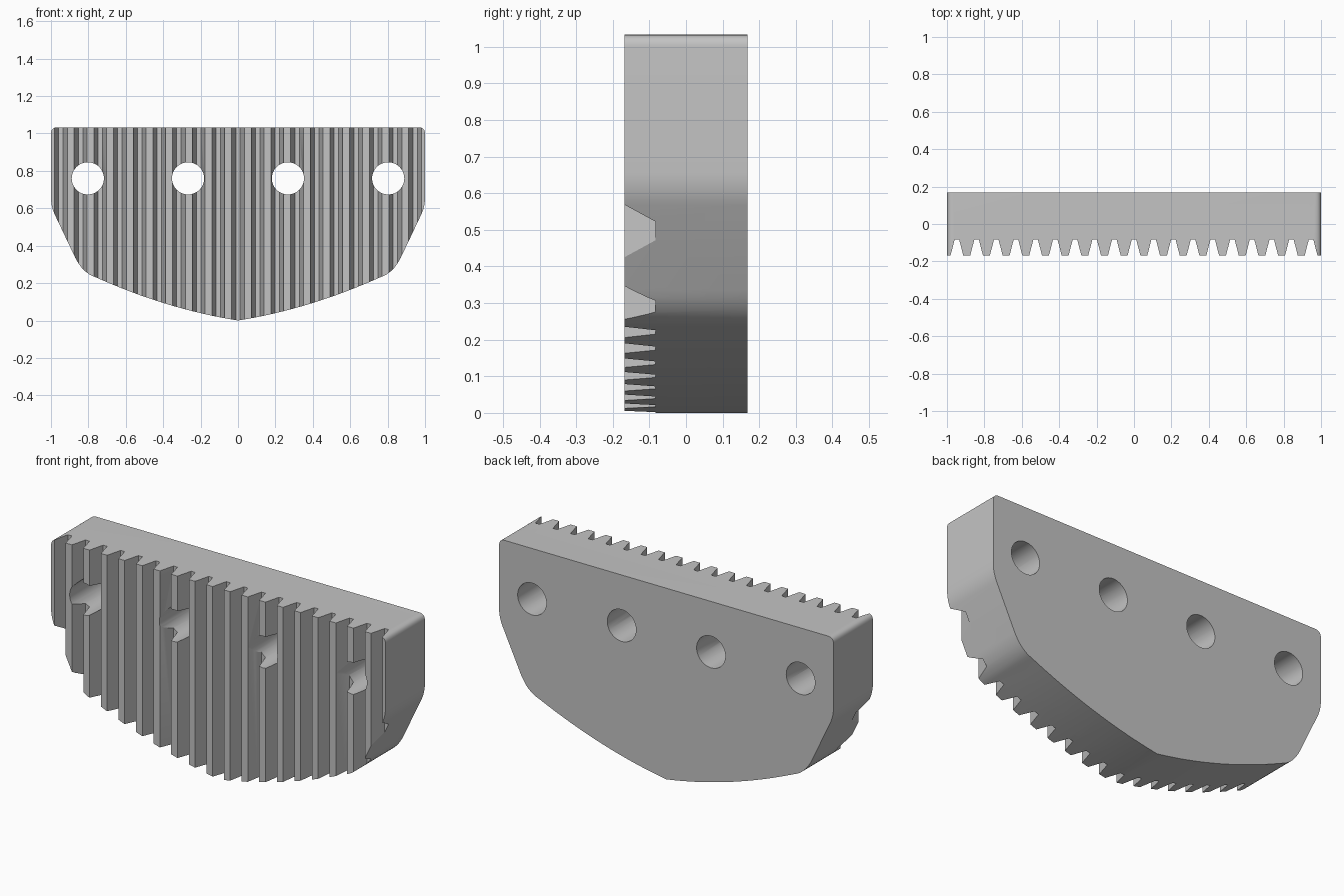
import bpy
import bmesh
import math
from mathutils import Vector

cube = bpy.data.objects.get("Cube")
if cube:
    bpy.data.objects.remove(cube, do_unlink=True)

HALF_DEPTH = 0.168
TOP = 1.033

steel = bpy.data.materials.new("grey_steel")
steel.use_nodes = True
grey = (0.55, 0.55, 0.55, 1)
steel.diffuse_color = grey
steel.node_tree.nodes["Principled BSDF"].inputs["Base Color"].default_value = grey


def rounded(a, corner, b, steps=8):
    """Points along a quadratic curve that rounds off a corner."""
    a, corner, b = Vector(a), Vector(corner), Vector(b)
    ts = [i / steps for i in range(steps + 1)]
    return [a * (1 - t) ** 2 + corner * 2 * t * (1 - t) + b * t * t for t in ts]


def prism(bm, points, offset):
    """Extrude a closed outline of 3D points into a solid."""
    face = bm.faces.new([bm.verts.new(p) for p in points])
    ext = bmesh.ops.extrude_face_region(bm, geom=[face])
    moved = [g for g in ext["geom"] if isinstance(g, bmesh.types.BMVert)]
    bmesh.ops.translate(bm, verts=moved, vec=offset)


def make_object(name, bm):
    bmesh.ops.recalc_face_normals(bm, faces=bm.faces)
    mesh = bpy.data.meshes.new(name)
    bm.to_mesh(mesh)
    bm.free()
    mesh.materials.append(steel)
    obj = bpy.data.objects.new(name, mesh)
    bpy.context.collection.objects.link(obj)
    return obj


def cut(target, cutter):
    cutter.hide_render = True
    mod = target.modifiers.new("cut", "BOOLEAN")
    mod.operation = "DIFFERENCE"
    mod.solver = "EXACT"
    mod.object = cutter
    bpy.context.view_layer.objects.active = target
    bpy.ops.object.modifier_apply(modifier=mod.name)
    bpy.data.objects.remove(cutter, do_unlink=True)


# Jaw plate: half outline from the top corner down to the tip, mirrored
half = rounded((0.965, TOP), (1, TOP), (1, 0.998))
half += rounded((1, 0.66), (1, 0.61), (0.98, 0.567))
half += rounded((0.87, 0.335), (0.83, 0.255), (0.765, 0.233))
for i in range(15, 0, -1):
    x = 0.765 * i / 16
    half.append(Vector((x, 0.158 * x + 0.192 * x * x)))
outline = half + [Vector((0, 0))] + [Vector((-p.x, p.y)) for p in reversed(half)]
bm = bmesh.new()
prism(bm, [(p.x, -HALF_DEPTH, p.y) for p in outline], (0, 2 * HALF_DEPTH, 0))
plate = make_object("jaw_plate", bm)

# Bolt holes through the plate
bm = bmesh.new()
for x in (-0.803, -0.267, 0.267, 0.803):
    ring = [2 * math.pi * i / 48 for i in range(48)]
    prism(bm, [(x + 0.086 * math.cos(a), -0.3, 0.76 + 0.086 * math.sin(a))
               for a in ring], (0, 0.6, 0))
cut(plate, make_object("hole_cutter", bm))

# Vertical tapered grooves across the front
bm = bmesh.new()
floor_y, floor_half, mouth_half, front_y = -0.083, 0.012, 0.034, -0.2
slope = (mouth_half - floor_half) / (HALF_DEPTH + floor_y)
wide = floor_half + slope * (floor_y - front_y)
for i in range(-9, 10):
    x = i * 0.1052
    section = [(x - wide, front_y, -0.1), (x + wide, front_y, -0.1),
               (x + floor_half, floor_y, -0.1), (x - floor_half, floor_y, -0.1)]
    prism(bm, section, (0, 0, 1.3))
cut(plate, make_object("groove_cutter", bm))

# Smooth the rounded edges and hole walls only
bpy.ops.object.select_all(action="DESELECT")
plate.select_set(True)
bpy.context.view_layer.objects.active = plate
bpy.ops.object.shade_smooth_by_angle(angle=math.radians(25))
